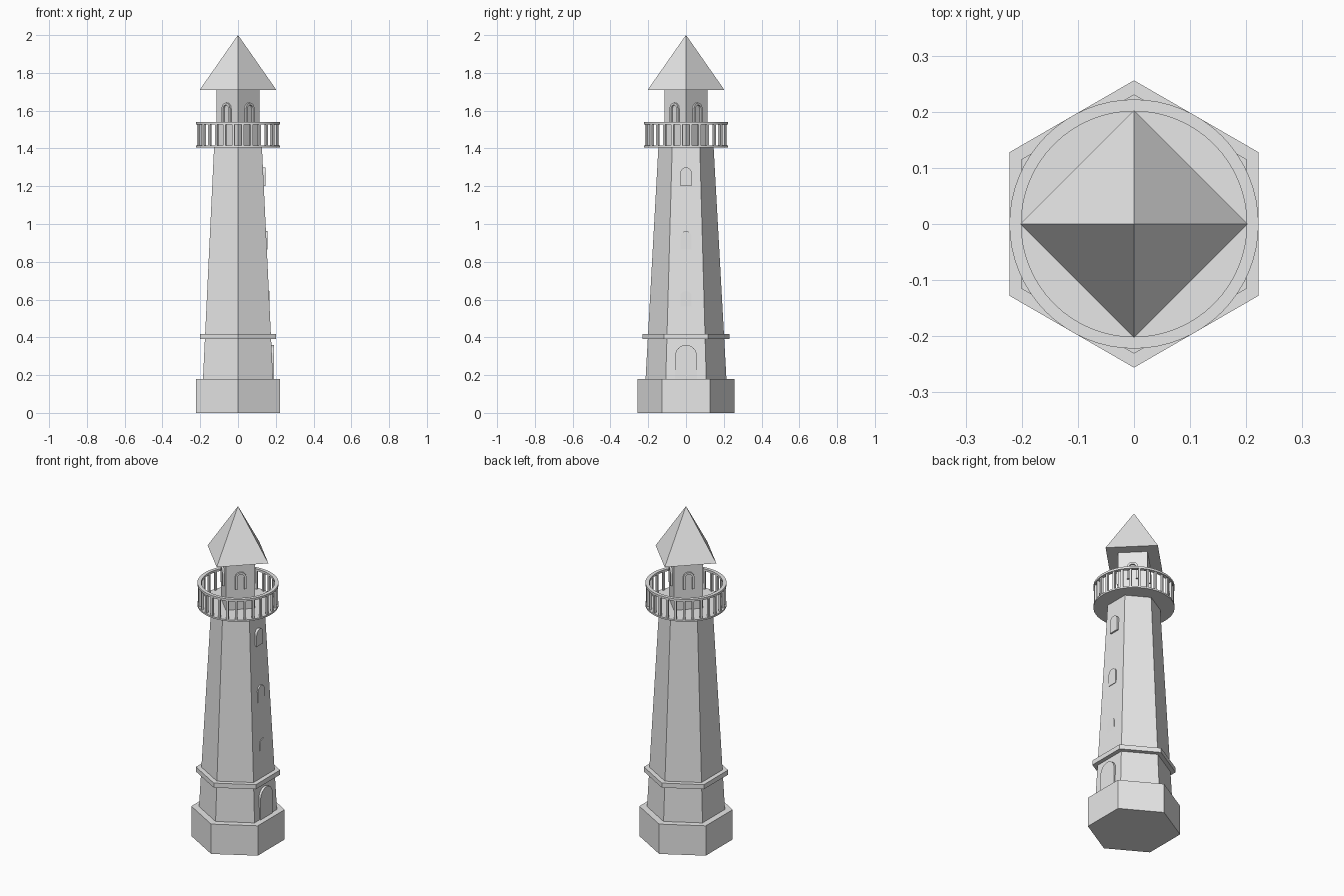
import bpy
import bmesh
from math import pi, sin, cos, sqrt

cube = bpy.data.objects.get("Cube")
if cube:
    bpy.data.objects.remove(cube, do_unlink=True)

# Single stone colour
stone = bpy.data.materials.new("grey_stone")
stone.use_nodes = True
stone.diffuse_color = (0.8, 0.8, 0.8, 1)
stone.node_tree.nodes["Principled BSDF"].inputs["Base Color"].default_value = (0.8, 0.8, 0.8, 1)


def finish(name, bm, smooth=False):
    bmesh.ops.remove_doubles(bm, verts=bm.verts, dist=1e-5)
    bmesh.ops.recalc_face_normals(bm, faces=bm.faces)
    mesh = bpy.data.meshes.new(name)
    bm.to_mesh(mesh)
    bm.free()
    mesh.materials.append(stone)
    obj = bpy.data.objects.new(name, mesh)
    bpy.context.collection.objects.link(obj)
    if smooth:
        bpy.ops.object.select_all(action="DESELECT")
        obj.select_set(True)
        bpy.context.view_layer.objects.active = obj
        bpy.ops.object.shade_smooth_by_angle()
    return obj


def turned(name, profile, sides, hollow=False, smooth=False):
    """Sweep (radius, z) points round the axis, with a corner on +y."""
    bm = bmesh.new()
    rings = [[bm.verts.new((r * sin(2 * pi * i / sides), r * cos(2 * pi * i / sides), z))
              for i in range(sides)] for r, z in profile]
    pairs = list(zip(rings, rings[1:]))
    if hollow:
        pairs.append((rings[-1], rings[0]))
    else:
        bm.faces.new(rings[0])
        bm.faces.new(rings[-1])
    for a, b in pairs:
        for i in range(sides):
            j = (i + 1) % sides
            bm.faces.new((a[i], a[j], b[j], b[i]))
    return finish(name, bm, smooth)


def arch(width, bottom, top, steps=12):
    """Round-headed outline from lower right over to lower left."""
    r = width / 2
    head = [(r * cos(pi * i / steps), top - r + r * sin(pi * i / steps)) for i in range(steps + 1)]
    return [(r, bottom)] + head + [(-r, bottom)]


def panel(name, outline, near, far, angle):
    """Extrude an outline outwards along a horizontal direction."""
    bm = bmesh.new()
    c, s = cos(angle), sin(angle)
    back, front = [[bm.verts.new((d * c - u * s, d * s + u * c, z)) for u, z in outline]
                   for d in (near, far)]
    bm.faces.new(back)
    bm.faces.new(front)
    for i in range(len(outline)):
        j = (i + 1) % len(outline)
        bm.faces.new((back[i], back[j], front[j], front[i]))
    return finish(name, bm)


# Hexagonal base, tapering tower and string course
turned("base", [(0.256, 0), (0.256, 0.18)], 6)
turned("tower", [(0.214, 0.18), (0.146, 1.41)], 6)
turned("string_course", [(0.231, 0.39), (0.231, 0.418)], 6)

# Door and windows on the +x side
panel("door", arch(0.114, 0.18, 0.36), 0.15, 0.191, 0)
for i, (top, far) in enumerate([(0.645, 0.167), (0.962, 0.156), (1.3, 0.146)]):
    panel(f"tower_window_{i + 1}", arch(0.06, top - 0.098, top), far - 0.04, far, 0)

# Round gallery with railing
turned("gallery_floor", [(0.222, 1.406), (0.222, 1.416)], 64, smooth=True)
turned("gallery_rail", [(0.201, 1.528), (0.222, 1.528), (0.222, 1.541), (0.201, 1.541)],
       64, hollow=True, smooth=True)
posts = 28
w = 0.0065
for i in range(posts):
    panel("baluster", [(-w, 1.412), (w, 1.412), (w, 1.53), (-w, 1.53)],
          0.205, 0.218, 2 * pi * (i + 0.5) / posts)

# Square lantern room set diagonally, with an arched frame on each wall
turned("lantern_room", [(0.115, 1.41), (0.115, 1.71)], 4)
wall = 0.115 / sqrt(2)
frame = arch(0.062, 1.54, 1.642) + arch(0.038, 1.54, 1.63)[::-1]
for i in range(4):
    panel("lantern_window_frame", frame, wall - 0.005, wall + 0.011, pi / 4 + i * pi / 2)

# Pyramid roof
turned("roof", [(0.203, 1.71), (0.0005, 2)], 4)
